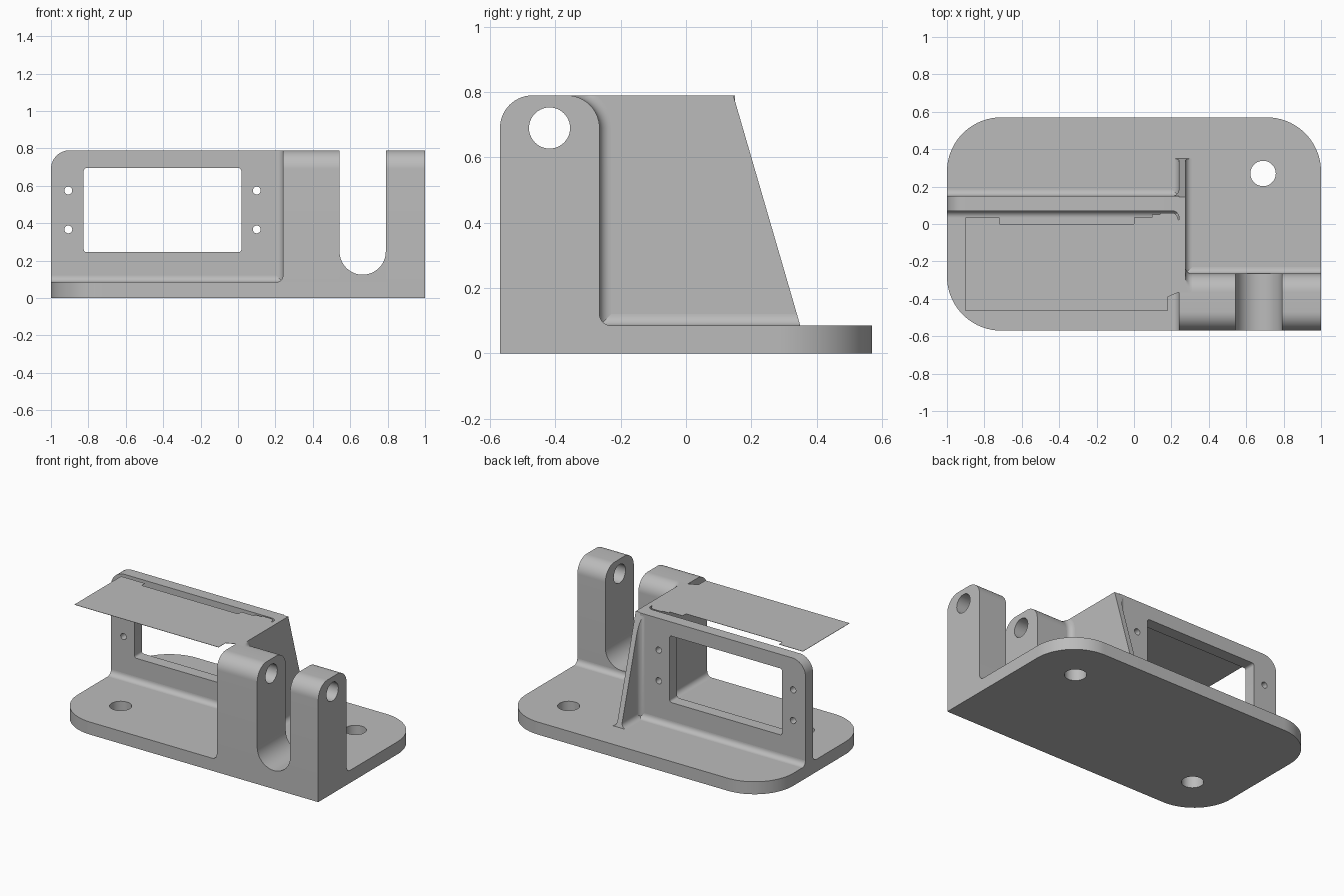
import bpy, bmesh
from math import sin, cos, pi
from mathutils import Vector

cube = bpy.data.objects.get("Cube")
if cube:
    bpy.data.objects.remove(cube, do_unlink=True)

grey = bpy.data.materials.new("plain grey")
grey.use_nodes = True
colour = (0.5, 0.5, 0.5, 1)
grey.diffuse_color = colour
grey.node_tree.nodes["Principled BSDF"].inputs["Base Color"].default_value = colour

# Shared dimensions
FLOOR, TOP, R = 0.085, 0.79, 0.035
FRONT, BLOCK_BACK = -0.57, -0.265
RIB_L, RIB_R = 0.24, 0.275
WALL_F, WALL_B = 0.07, 0.15
RIB_TOP_Y, RIB_FOOT_Y = 0.145, 0.35
LUG_R = 0.1


def finish(name, bm):
    bmesh.ops.remove_doubles(bm, verts=bm.verts, dist=1e-5)
    bmesh.ops.recalc_face_normals(bm, faces=bm.faces)
    mesh = bpy.data.meshes.new(name)
    bm.to_mesh(mesh)
    bm.free()
    mesh.materials.append(grey)
    obj = bpy.data.objects.new(name, mesh)
    bpy.context.collection.objects.link(obj)
    bpy.ops.object.select_all(action='DESELECT')
    obj.select_set(True)
    bpy.context.view_layer.objects.active = obj
    bpy.ops.object.shade_smooth_by_angle()
    return obj


def arc(cx, cy, r, a0, a1, n=14):
    return [(cx + r * cos(a0 + (a1 - a0) * i / n),
             cy + r * sin(a0 + (a1 - a0) * i / n)) for i in range(n + 1)]


def circle(cx, cy, r, n=40):
    return arc(cx, cy, r, 0, 2 * pi, n)[:-1]


def rounded(corners, n=14):
    """Right-angled outline with a radius (x, y, r) at each corner."""
    out = []
    for i, (x, y, r) in enumerate(corners):
        p = Vector((x, y))
        if r == 0:
            out.append(p)
            continue
        a = (Vector(corners[i - 1][:2]) - p).normalized()
        b = (Vector(corners[(i + 1) % len(corners)][:2]) - p).normalized()
        c = p + r * (a + b)
        for k in range(n + 1):
            t = pi / 2 * k / n
            out.append(c - r * (b * cos(t) + a * sin(t)))
    return out


def place(axis, u, v, w):
    return {'x': (w, u, v), 'y': (u, w, v), 'z': (u, v, w)}[axis]


def prism(name, loops, axis, lo, hi, clip=False):
    """Extrude an outline (first loop) with holes (other loops) along an axis."""
    bm = bmesh.new()
    for loop in loops:
        vs = [bm.verts.new(place(axis, p[0], p[1], lo)) for p in loop]
        for i in range(len(vs)):
            bm.edges.new((vs[i - 1], vs[i]))
    normal = Vector(place(axis, 0, 0, 1))
    bmesh.ops.triangle_fill(bm, edges=bm.edges[:], use_beauty=True, normal=normal)
    ext = bmesh.ops.extrude_face_region(bm, geom=bm.faces[:], use_keep_orig=True)
    moved = [g for g in ext["geom"] if isinstance(g, bmesh.types.BMVert)]
    bmesh.ops.translate(bm, verts=moved, vec=normal * (hi - lo))
    if clip:  # trim to the sloping rear edge of the rib
        bmesh.ops.bisect_plane(
            bm, geom=bm.verts[:] + bm.edges[:] + bm.faces[:],
            plane_co=(0, RIB_FOOT_Y, FLOOR),
            plane_no=(0, TOP - FLOOR, RIB_FOOT_Y - RIB_TOP_Y), clear_outer=True)
        bmesh.ops.holes_fill(bm, edges=[e for e in bm.edges if e.is_boundary])
    return finish(name, bm)


def fillet(name, axis, u, v, su, sv, lo, hi, clip=False):
    """Concave quarter-round filling an inside corner."""
    section = [(0, 0)] + arc(R, R, R, 1.5 * pi, pi, 8)
    prism(name, [[(u + su * a, v + sv * b) for a, b in section]], axis, lo, hi, clip)


# Base plate: three round corners, one square, two mounting holes
base = rounded([(-1, FRONT, 0.29), (1, FRONT, 0), (1, -FRONT, 0.29), (-1, -FRONT, 0.29)], 24)
prism("base_plate", [base, circle(0.69, 0.27, 0.068), circle(-0.69, -0.27, 0.068)], 'z', 0, FLOOR)

# Upright wall with window and screw holes
wall = rounded([(-1, FLOOR, 0), (RIB_L, FLOOR, 0), (RIB_L, TOP, 0), (-1, TOP, 0.1)])
window = rounded([(-0.825, 0.245, 0.016), (0.018, 0.245, 0.016),
                  (0.018, 0.695, 0.016), (-0.825, 0.695, 0.016)], 5)
screws = [circle(x, z, 0.021, 20) for x in (-0.907, 0.1) for z in (0.367, 0.575)]
prism("window_wall", [wall, window] + screws, 'y', WALL_F, WALL_B)

# Clevis lugs with pin hole, and the round bottom of the slot between them
lug = rounded([(FRONT, FLOOR, 0), (BLOCK_BACK, FLOOR, 0),
               (BLOCK_BACK, TOP, LUG_R), (FRONT, TOP, LUG_R)])
pin = circle(-0.418, 0.69, 0.063)
SLOT_L, SLOT_R = 0.543, 0.79
prism("left_lug", [lug, pin], 'x', RIB_L, SLOT_L)
prism("right_lug", [lug, pin], 'x', SLOT_R, 1)
slot_r = (SLOT_R - SLOT_L) / 2
slot = [(SLOT_L, FLOOR), (SLOT_R, FLOOR)] + arc(
    SLOT_L + slot_r, 0.125 + slot_r, slot_r, 0, -pi, 32)
prism("slot_bottom", [slot], 'y', FRONT, BLOCK_BACK)

# Sloping rib joining lug and wall
lug_cy, lug_cz = BLOCK_BACK - LUG_R, TOP - LUG_R
rib = [(BLOCK_BACK, FLOOR)] + arc(lug_cy, lug_cz, LUG_R, 0, pi / 2)
rib += [(RIB_TOP_Y, TOP), (RIB_FOOT_Y, FLOOR)]
prism("rib", [rib], 'x', RIB_L, RIB_R)

# Inside-corner fillets
fillet("wall_front_fillet", 'x', WALL_F, FLOOR, -1, 1, -1, RIB_L)
fillet("wall_back_fillet", 'x', WALL_B, FLOOR, 1, 1, -1, RIB_L)
fillet("rib_left_front_fillet", 'y', RIB_L, FLOOR, -1, 1, FRONT, WALL_F)
fillet("rib_left_back_fillet", 'y', RIB_L, FLOOR, -1, 1, WALL_B, RIB_FOOT_Y, True)
fillet("rib_right_fillet", 'y', RIB_R, FLOOR, 1, 1, BLOCK_BACK, RIB_FOOT_Y, True)
fillet("lug_back_fillet", 'x', BLOCK_BACK, FLOOR, 1, 1, RIB_R, 1)
fillet("corner_front_fillet", 'z', RIB_L, WALL_F, -1, -1, FLOOR, TOP)
fillet("corner_back_fillet", 'z', RIB_L, WALL_B, -1, 1, FLOOR, TOP, True)

# Fillet between rib and lug, swept up and over the lug's round shoulder
bm = bmesh.new()
section = [(0, 0)] + arc(R, R, R, 1.5 * pi, pi, 8)
path = [(BLOCK_BACK, FLOOR, 0)] + [
    (y, z, pi / 2 * i / 14)
    for i, (y, z) in enumerate(arc(lug_cy, lug_cz, LUG_R, 0, pi / 2))]
rings = [[bm.verts.new((RIB_R + u, y + v * cos(t), min(TOP, z + v * sin(t))))
          for u, v in section] for y, z, t in path]
for low, high in zip(rings, rings[1:]):
    for i in range(len(section)):
        bm.faces.new((low[i - 1], low[i], high[i], high[i - 1]))
finish("shoulder_fillet", bm)

# Thin cover sheet level with the top of the wall
sheet = [(-0.9, -0.465), (0.18, -0.465), (0.18, -0.39), (RIB_L, -0.365), (RIB_L, 0.02)]
sheet += arc(0.2, 0.025, 0.035, 0, pi / 2, 8)
sheet += [(0.14, 0.06), (0.14, 0.05), (0.095, 0.05), (0.095, 0.035), (0, 0.035),
          (0, 0), (-0.72, 0), (-0.72, 0.035), (-0.9, 0.035)]
prism("cover_sheet", [sheet], 'z', TOP - 0.002, TOP)
